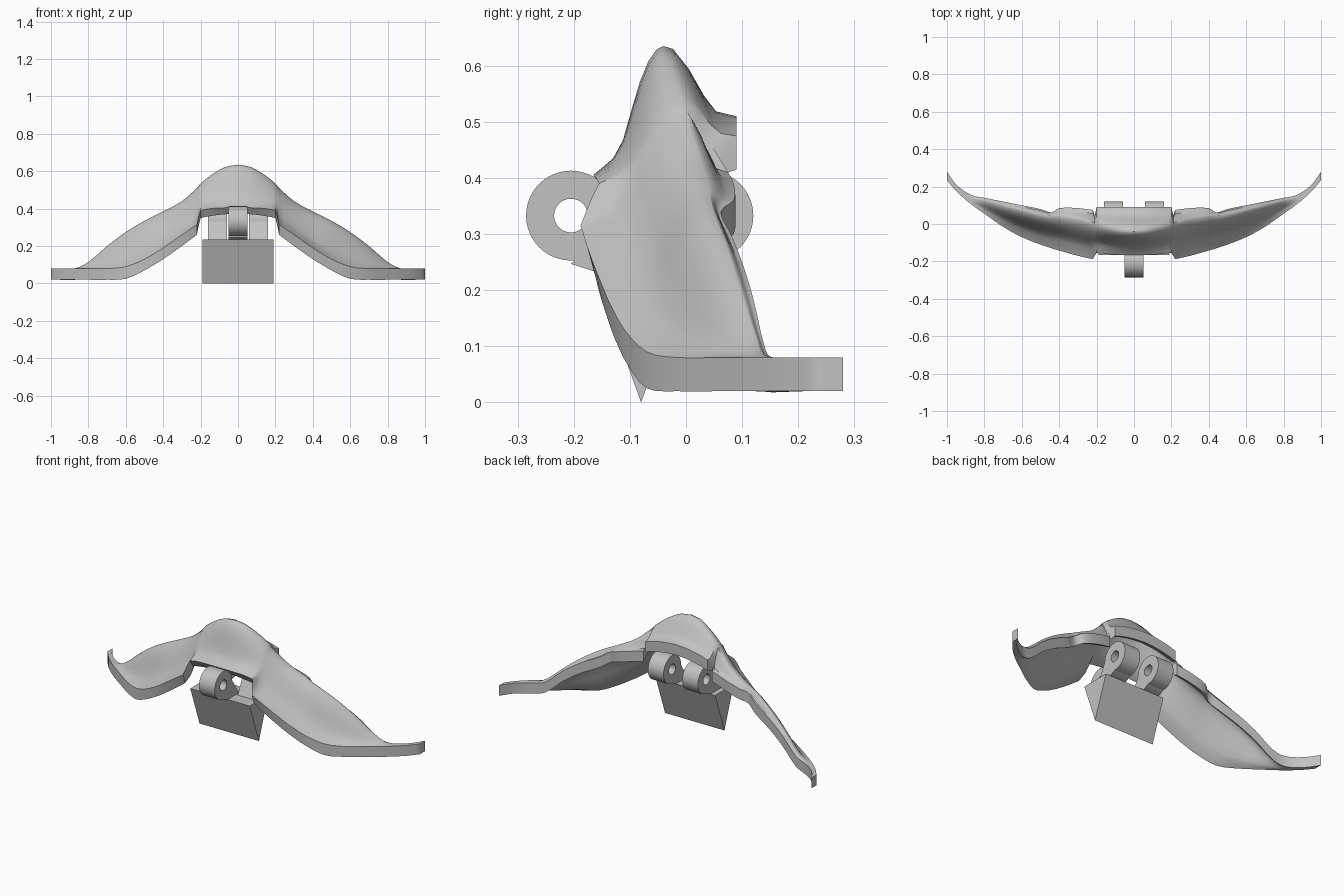
import bpy, bmesh, math
from mathutils import Vector

cube = bpy.data.objects.get("Cube")
if cube:
    bpy.data.objects.remove(cube, do_unlink=True)

grey = bpy.data.materials.new("light grey")
grey.use_nodes = True
colour = (0.54, 0.54, 0.54, 1)
grey.diffuse_color = colour
grey.node_tree.nodes["Principled BSDF"].inputs["Base Color"].default_value = colour


def finish(name, bm, angle=30):
    """Turn a bmesh into a shaded, coloured object."""
    bmesh.ops.recalc_face_normals(bm, faces=bm.faces)
    mesh = bpy.data.meshes.new(name)
    bm.to_mesh(mesh)
    bm.free()
    mesh.materials.append(grey)
    obj = bpy.data.objects.new(name, mesh)
    bpy.context.collection.objects.link(obj)
    bpy.ops.object.select_all(action='DESELECT')
    obj.select_set(True)
    bpy.context.view_layer.objects.active = obj
    bpy.ops.object.shade_smooth_by_angle(angle=math.radians(angle))
    return obj


def prism(name, outline, left, right):
    """Extrude a (y, z) outline along x."""
    bm = bmesh.new()
    face = bm.faces.new([bm.verts.new((left, y, z)) for y, z in outline])
    grown = bmesh.ops.extrude_face_region(bm, geom=[face])
    moved = [v for v in grown["geom"] if isinstance(v, bmesh.types.BMVert)]
    bmesh.ops.translate(bm, verts=moved, vec=(right - left, 0, 0))
    return finish(name, bm)


def hinge_ring(name, left, right, y, z, outer=0.08, inner=0.03):
    """Spin a rectangle around the hinge axis."""
    bm = bmesh.new()
    corners = [(left, inner), (right, inner), (right, outer), (left, outer)]
    verts = [bm.verts.new((x, y, z + r)) for x, r in corners]
    edges = [bm.edges.new((verts[i], verts[(i + 1) % 4])) for i in range(4)]
    bmesh.ops.spin(bm, geom=verts + edges, cent=(0, y, z), axis=(1, 0, 0),
                   angle=math.tau, steps=48, use_merge=True)
    bmesh.ops.remove_doubles(bm, verts=bm.verts, dist=0.0001)
    return finish(name, bm)


# Shell stations: x, front y, front bottom, front top, ridge y, ridge z, back y, back z
centre = [
    (0, -.165, .37, .405, -.04, .635, .09, .51),
    (.07, -.165, .37, .405, -.036, .622, .09, .505),
    (.15, -.16, .36, .4, -.02, .575, .09, .49),
    (.2, -.155, .35, .39, -.008, .535, .09, .475),
]
notch = [(.21, -.17, .31, .36, -.005, .522, .045, .46)]
wing = [
    (.22, -.188, .26, .315, .0, .51, .075, .41),
    (.3, -.17, .2, .26, .022, .44, .085, .39),
    (.4, -.142, .13, .19, .04, .385, .085, .36),
    (.44, -.13, .105, .165, .043, .365, .062, .34),
    (.5, -.11, .07, .13, .05, .335, .08, .3),
    (.6, -.07, .025, .09, .073, .275, .1, .25),
    (.7, -.015, .02, .08, .097, .2, .12, .185),
    (.8, .055, .02, .08, .125, .115, .14, .1),
    (.87, .105, .02, .08, .14, .081, .155, .08),
    (.95, .175, .02, .08, .2, .08, .21, .08),
    (1, .235, .02, .08, .265, .08, .28, .08),
]
slope = [(.28, .13), (.42, .27), (.54, .5), (.66, .72), (.78, .88), (.9, .975)]
back_slope = [(.13, .04), (.35, .33), (.55, .7), (.72, .93)]
back_depth = .06


def smooth(stations, steps=3):
    """Add in-between stations along a soft curve."""
    result = []
    for i in range(len(stations) - 1):
        p, q = Vector(stations[i]), Vector(stations[i + 1])
        before = Vector(stations[i - 1]) if i else p * 2 - q
        after = Vector(stations[i + 2]) if i + 2 < len(stations) else q * 2 - p
        tangent_p = (q - before) * ((q[0] - p[0]) / (q[0] - before[0]))
        tangent_q = (after - p) * ((q[0] - p[0]) / (after[0] - p[0]))
        for k in range(steps):
            t = k / steps
            ease = t * t * (3 - 2 * t)
            result.append(p * (1 - ease) + q * ease
                          + tangent_p * (t * (1 - t) ** 2) - tangent_q * (t * t * (1 - t)))
    return result + [Vector(stations[-1])]


def section(station):
    """Closed slab outline: curved top, back wall, matching underside, front band."""
    x, fy, low, top, ry, rz, by, bz = station
    points = [(fy, top)]
    points += [(fy + (ry - fy) * a, top + (rz - top) * b) for a, b in slope]
    points.append((ry, rz))
    points += [(ry + (by - ry) * a, rz + (bz - rz) * b) for a, b in back_slope]
    points.append((by, bz))
    under = []
    for y, z in points:
        t = (y - fy) / (by - fy)
        tuck = .08 * max(0, low - .02) * (1 - t)
        under.append((y + tuck, z - (top - low) * (1 - t) - back_depth * t))
    return [Vector((x, y, z)) for y, z in points + under[::-1]]


# Winged shell, with a notch in the back edge where centre and wing meet
bm = bmesh.new()
stations = smooth(centre) + notch + smooth(wing)
rows = [[bm.verts.new(p) for p in section(s)] for s in stations]
for a, b in zip(rows, rows[1:]):
    for j in range(len(a)):
        k = (j + 1) % len(a)
        bm.faces.new((a[j], b[j], b[k], a[k]))
bm.faces.new(rows[-1][::-1])
shell = finish("winged_shell", bm, 40)
mirror = shell.modifiers.new("mirror", 'MIRROR')
mirror.merge_threshold = 0.001

# Wedge block under the hinges
prism("wedge_block", [(-.165, .235), (-.08, 0), (.005, .235)], -.19, .19)

# Front hinge
hinge_ring("front_hinge_ring", -.05, .05, -.205, .333)
prism("front_hinge_arm", [(-.205, .247), (-.165, .234), (-.06, .234), (-.126, .333)], -.05, .05)

# Pair of back hinges
for side, name in ((1, "left"), (-1, "right")):
    a, b = sorted((side * .06, side * .16))
    hinge_ring("back_hinge_ring_" + name, a, b, .04, .333)
    prism("back_hinge_arm_" + name, [(.04, .253), (.005, .234), (-.09, .234), (-.039, .333)], a, b)
